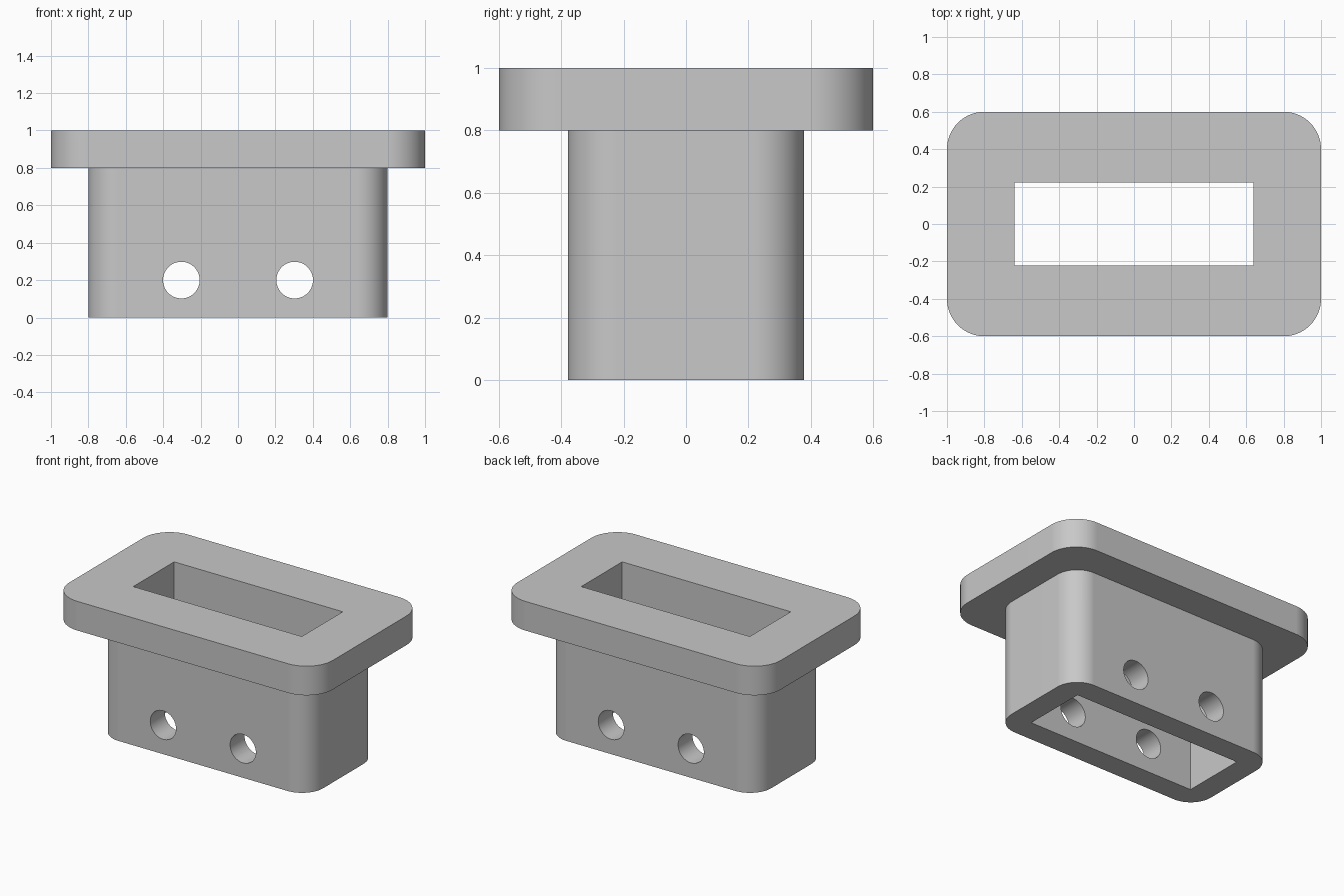
import bpy
import bmesh
from math import cos, sin, pi
from mathutils import Matrix

default = bpy.data.objects.get("Cube")
if default:
    bpy.data.objects.remove(default, do_unlink=True)

grey = bpy.data.materials.new("plain grey")
grey.use_nodes = True
grey.diffuse_color = (0.58, 0.58, 0.58, 1)
grey.node_tree.nodes["Principled BSDF"].inputs["Base Color"].default_value = grey.diffuse_color

SLOT_X, SLOT_Y = 0.64, 0.222   # half size of the slot
WALL = 0.16                    # wall thickness and outer corner radius


def add_object(name, bm):
    bmesh.ops.recalc_face_normals(bm, faces=bm.faces)
    mesh = bpy.data.meshes.new(name)
    bm.to_mesh(mesh)
    bm.free()
    mesh.materials.append(grey)
    obj = bpy.data.objects.new(name, mesh)
    bpy.context.collection.objects.link(obj)
    return obj


def rounded_prism(name, hx, hy, radius, z0, z1, steps=16):
    """Upright rounded rectangle, or a plain box when radius is 0."""
    bm = bmesh.new()
    points = []
    for i, (sx, sy) in enumerate([(1, 1), (-1, 1), (-1, -1), (1, -1)]):
        cx, cy = sx * (hx - radius), sy * (hy - radius)
        count = steps if radius else 0
        for k in range(count + 1):
            a = (i + k / max(count, 1)) * pi / 2
            points.append((cx + radius * cos(a), cy + radius * sin(a), z0))
    base = bm.faces.new([bm.verts.new(p) for p in points])
    grown = bmesh.ops.extrude_face_region(bm, geom=[base], use_keep_orig=True)
    top = [v for v in grown["geom"] if isinstance(v, bmesh.types.BMVert)]
    bmesh.ops.translate(bm, verts=top, vec=(0, 0, z1 - z0))
    return add_object(name, bm)


def cross_hole(name, x, z, radius):
    """Cylinder along y for cutting a hole through both walls."""
    bm = bmesh.new()
    place = Matrix.Translation((x, 0, z)) @ Matrix.Rotation(pi / 2, 4, "X")
    bmesh.ops.create_cone(bm, cap_ends=True, segments=48, radius1=radius,
                          radius2=radius, depth=2, matrix=place)
    return add_object(name, bm)


# Sleeve, joined with the wide top flange
socket = rounded_prism("flanged_sleeve", SLOT_X + WALL, SLOT_Y + WALL - 0.003, WALL, 0, 0.9)
flange = rounded_prism("flange", 1.0, 0.6, 0.2, 0.8, 1.0)

# Rectangular slot and the two cross holes
slot = rounded_prism("slot_cutter", SLOT_X, SLOT_Y, 0, -0.2, 1.2)
holes = [cross_hole("hole_cutter", side * 0.303, 0.2, 0.098) for side in (-1, 1)]

bpy.ops.object.select_all(action="DESELECT")
bpy.context.view_layer.objects.active = socket
socket.select_set(True)
for tool, operation in [(flange, "UNION"), (slot, "DIFFERENCE")] + [(h, "DIFFERENCE") for h in holes]:
    mod = socket.modifiers.new(tool.name, "BOOLEAN")
    mod.object = tool
    mod.operation = operation
    mod.solver = "EXACT"
    bpy.ops.object.modifier_apply(modifier=mod.name)
    bpy.data.objects.remove(tool, do_unlink=True)

# Smooth corners and bores, crisp edges, level flat faces
bpy.ops.object.shade_smooth_by_angle(angle=pi / 6)
weighted = socket.modifiers.new("flat_faces", "WEIGHTED_NORMAL")
weighted.keep_sharp = True
